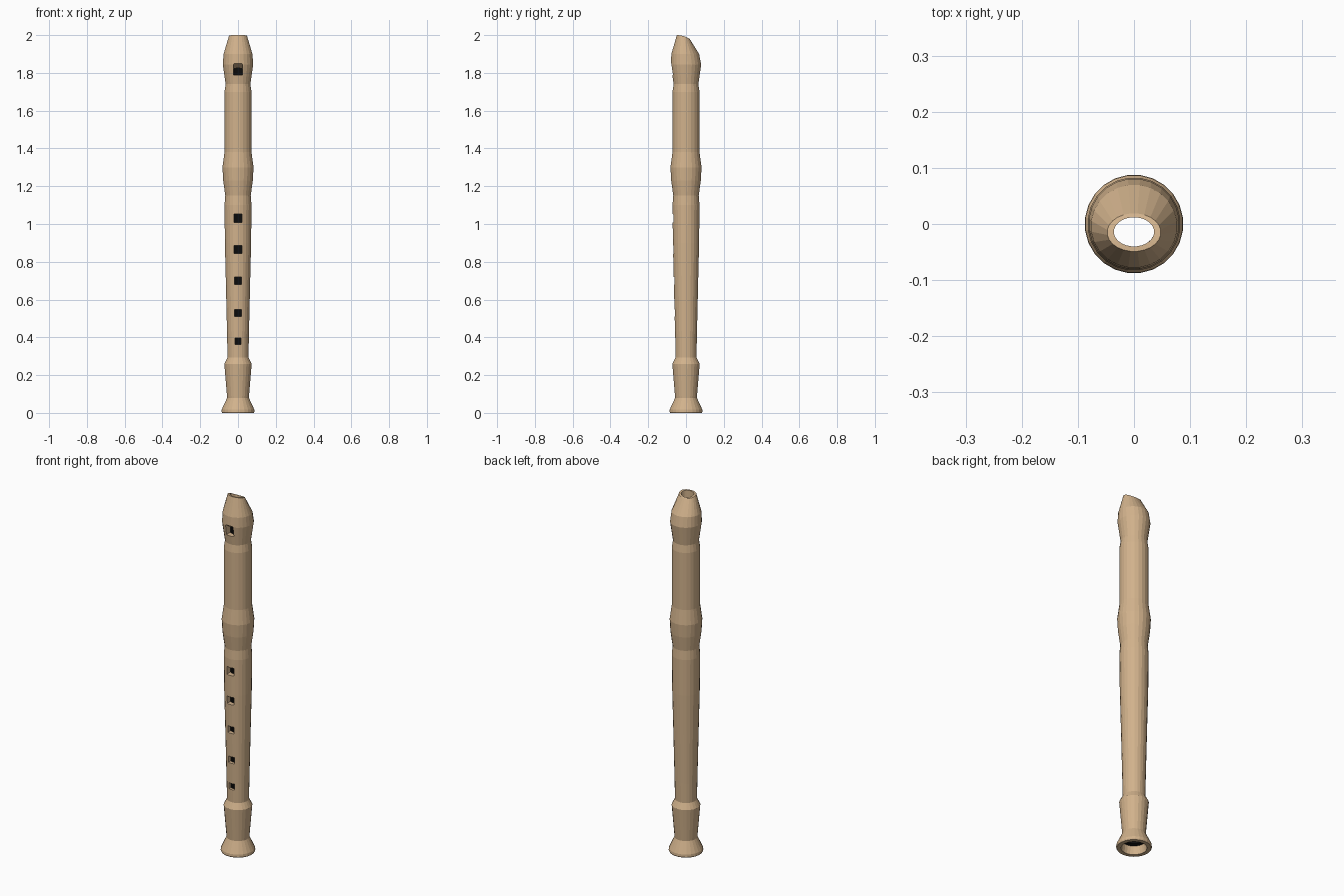
import bpy, bmesh, math

if "Cube" in bpy.data.objects:
    bpy.data.objects.remove(bpy.data.objects["Cube"])

SEG = 24

def material(name, rgb):
    m = bpy.data.materials.new(name)
    m.diffuse_color = (*rgb, 1)
    m.use_nodes = True
    m.node_tree.nodes["Principled BSDF"].inputs["Base Color"].default_value = m.diffuse_color
    return m

tan = material("tan wood", (0.64, 0.445, 0.262))
dark = material("black bore", (0.004, 0.004, 0.004))

def slant(y):
    # curved slope of the beak tip, falling to the back
    return 2.0 - 4.0 * (y + 0.05) ** 2

# outside rings, bottom to top: (z, x radius, y radius, y centre)
outer = [(z, r, r, 0) for z, r in [
    (0, 0.085), (0.006, 0.088), (0.018, 0.087), (0.08, 0.058), (0.26, 0.073),
    (0.292, 0.056), (0.40, 0.058), (0.70, 0.065), (0.90, 0.070), (1.10, 0.072),
    (1.15, 0.068), (1.23, 0.079), (1.30, 0.083), (1.38, 0.072), (1.70, 0.072),
    (1.74, 0.066), (1.845, 0.081)]]
outer += [(1.90, 0.077, 0.074, -0.004), (None, 0.048, 0.034, -0.015)]
# inside rings, top to bottom (None = follows the slanted tip)
inner = [(None, 0.036, 0.026, -0.014), (1.95, 0.036, 0.026, -0.014),
         (1.86, 0.042, 0.042, 0), (0.05, 0.042, 0.042, 0),
         (0.045, 0.058, 0.058, 0), (0, 0.064, 0.064, 0)]
BORE_START = len(outer) + 1

# hollow recorder body
bm = bmesh.new()
rings = []
for z, rx, ry, cy in outer + inner:
    ring = []
    for i in range(SEG):
        a = 2 * math.pi * (i + 0.5) / SEG
        x, y = rx * math.cos(a), cy + ry * math.sin(a)
        ring.append(bm.verts.new((x, y, slant(y) if z is None else z)))
    rings.append(ring)
n = len(rings)
for k in range(n):
    a, b = rings[k], rings[(k + 1) % n]
    for i in range(SEG):
        j = (i + 1) % SEG
        f = bm.faces.new((a[i], a[j], b[j], b[i]))
        # bore lining is black, mouth and foot openings stay wood
        f.material_index = 1 if BORE_START <= k < n - 2 else 0
bmesh.ops.recalc_face_normals(bm, faces=bm.faces)
mesh = bpy.data.meshes.new("recorder_body")
bm.to_mesh(mesh)
bm.free()
body = bpy.data.objects.new("recorder_body", mesh)
bpy.context.collection.objects.link(body)
mesh.materials.append(tan)
mesh.materials.append(dark)

# square finger holes: (height, size)
holes = [(1.03, 0.044), (0.865, 0.042), (0.70, 0.038), (0.53, 0.037), (0.38, 0.034)]
bm = bmesh.new()

def cutter_box(half_x, z_low, z_high_front, z_high_back):
    v = [bm.verts.new(p) for p in [
        (-half_x, -0.15, z_low), (half_x, -0.15, z_low),
        (half_x, -0.01, z_low), (-half_x, -0.01, z_low),
        (-half_x, -0.15, z_high_front), (half_x, -0.15, z_high_front),
        (half_x, -0.01, z_high_back), (-half_x, -0.01, z_high_back)]]
    for q in [(3, 2, 1, 0), (4, 5, 6, 7), (0, 1, 5, 4),
              (1, 2, 6, 5), (2, 3, 7, 6), (3, 0, 4, 7)]:
        bm.faces.new([v[i] for i in q])

for z, s in holes:
    cutter_box(s / 2, z - s / 2, z + s / 2, z + s / 2)
# sounding window with a sloped upper lip
cutter_box(0.023, 1.79, 1.895, 1.805)
cut_mesh = bpy.data.meshes.new("hole_cutter")
bm.to_mesh(cut_mesh)
bm.free()
cut_mesh.materials.append(tan)
cutter = bpy.data.objects.new("hole_cutter", cut_mesh)
bpy.context.collection.objects.link(cutter)
cutter.hide_render = True

mod = body.modifiers.new("holes", 'BOOLEAN')
mod.operation = 'DIFFERENCE'
mod.solver = 'EXACT'
mod.object = cutter
bpy.context.view_layer.objects.active = body
body.select_set(True)
bpy.ops.object.modifier_apply(modifier=mod.name)
bpy.data.objects.remove(cutter)
